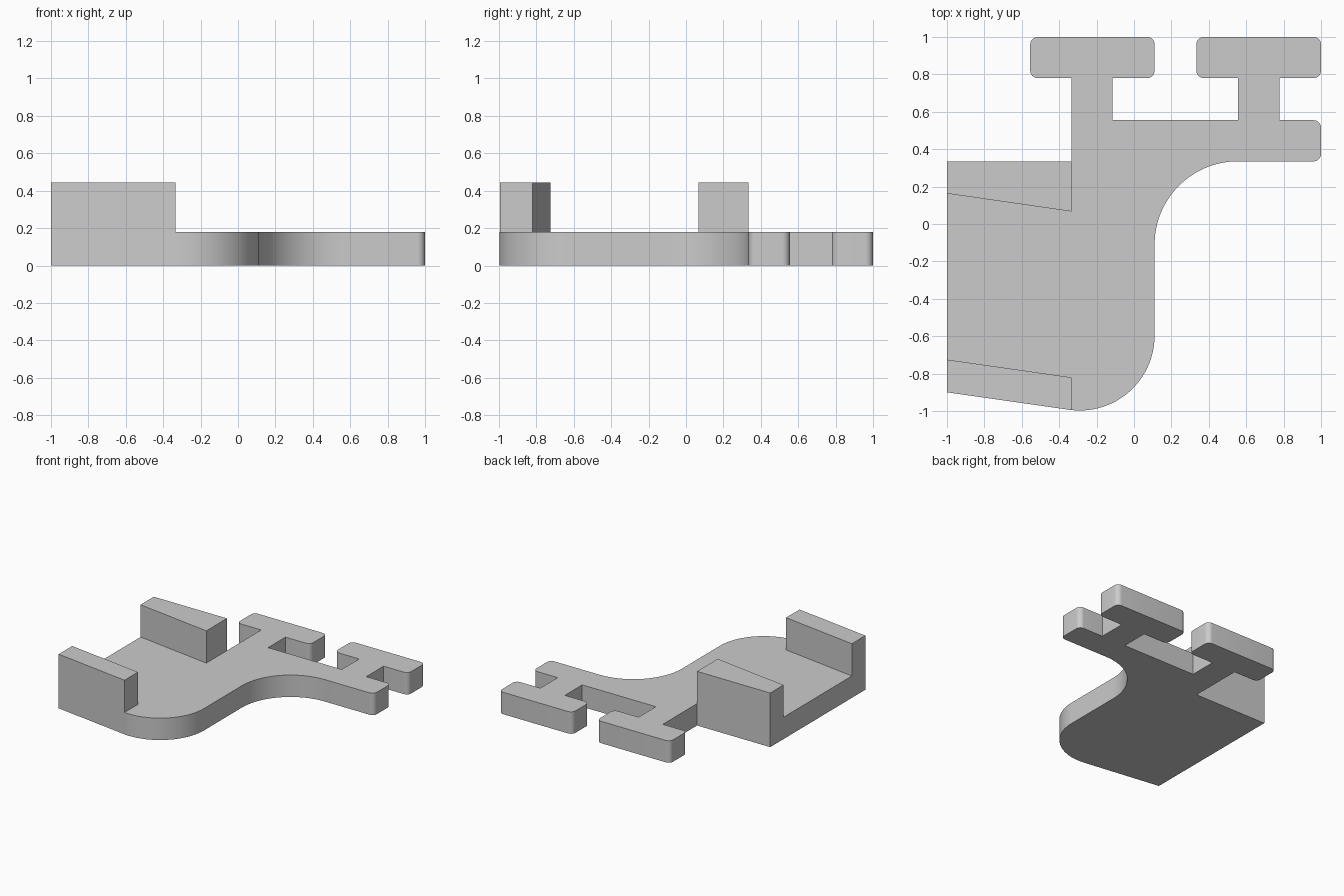
import bpy, bmesh, math
from mathutils import Vector

cube = bpy.data.objects.get("Cube")
if cube:
    bpy.data.objects.remove(cube, do_unlink=True)

grey = bpy.data.materials.new("plain_grey")
grey.use_nodes = True
grey.diffuse_color = (0.6, 0.6, 0.6, 1)
grey.node_tree.nodes["Principled BSDF"].inputs["Base Color"].default_value = (0.6, 0.6, 0.6, 1)


def rounded(corners):
    """Replace each (x, y, radius) corner by a tangent arc."""
    out = []
    for i, (x, y, r) in enumerate(corners):
        p = Vector((x, y))
        if not r:
            out.append(p)
            continue
        a = (Vector(corners[i - 1][:2]) - p).normalized()
        b = (Vector(corners[(i + 1) % len(corners)][:2]) - p).normalized()
        half = a.angle(b) / 2
        centre = p + (a + b).normalized() * r / math.sin(half)
        start = (p + a * r / math.tan(half) - centre).normalized()
        end = (p + b * r / math.tan(half) - centre).normalized()
        steps = 32 if r > 0.1 else 8
        out += [centre + start.slerp(end, k / steps).normalized() * r
                for k in range(steps + 1)]
    return out


def prism(name, points, bottom, top):
    """Extrude a flat outline between two heights."""
    bm = bmesh.new()
    base = bm.faces.new([bm.verts.new((p[0], p[1], bottom)) for p in points])
    ext = bmesh.ops.extrude_face_region(bm, geom=[base], use_keep_orig=True)
    verts = [v for v in ext["geom"] if isinstance(v, bmesh.types.BMVert)]
    bmesh.ops.translate(bm, verts=verts, vec=(0, 0, top - bottom))
    bmesh.ops.recalc_face_normals(bm, faces=bm.faces)
    mesh = bpy.data.meshes.new(name)
    bm.to_mesh(mesh)
    bm.free()
    mesh.materials.append(grey)
    obj = bpy.data.objects.new(name, mesh)
    bpy.context.collection.objects.link(obj)
    bpy.ops.object.select_all(action="DESELECT")
    obj.select_set(True)
    bpy.context.view_layer.objects.active = obj
    bpy.ops.object.shade_smooth_by_angle(angle=math.radians(30))


THICK, TALL, R = 0.18, 0.445, 0.04


def t_head(x0, x1, neck0, neck1):
    """Rounded bar on a square neck, traced from right to left."""
    return [(neck1, 0.555, 0), (neck1, 0.78, 0), (x1, 0.78, R), (x1, 1, R),
            (x0, 1, R), (x0, 0.78, R), (neck0, 0.78, 0)]


# Base plate with its curved arm and two T-shaped hooks
outline = [(-1, -0.9, 0), (0.11, -1.058, 0.4), (0.11, 0.335, 0.445),
           (1, 0.335, R), (1, 0.555, R)]
outline += t_head(0.333, 1, 0.555, 0.777) + [(0.555, 0.555, 0)]
outline += t_head(-0.555, 0.11, -0.335, -0.115)
outline += [(-0.335, 0.335, 0), (-1, 0.335, 0)]
prism("base_plate", rounded(outline), 0, THICK)

# Upright walls on either side of the tray
prism("back_wall", [(-1, 0.163), (-0.335, 0.067), (-0.335, 0.335), (-1, 0.335)], THICK, TALL)
prism("front_wall", [(-1, -0.9), (-0.335, -0.995), (-0.335, -0.82), (-1, -0.725)], THICK, TALL)
